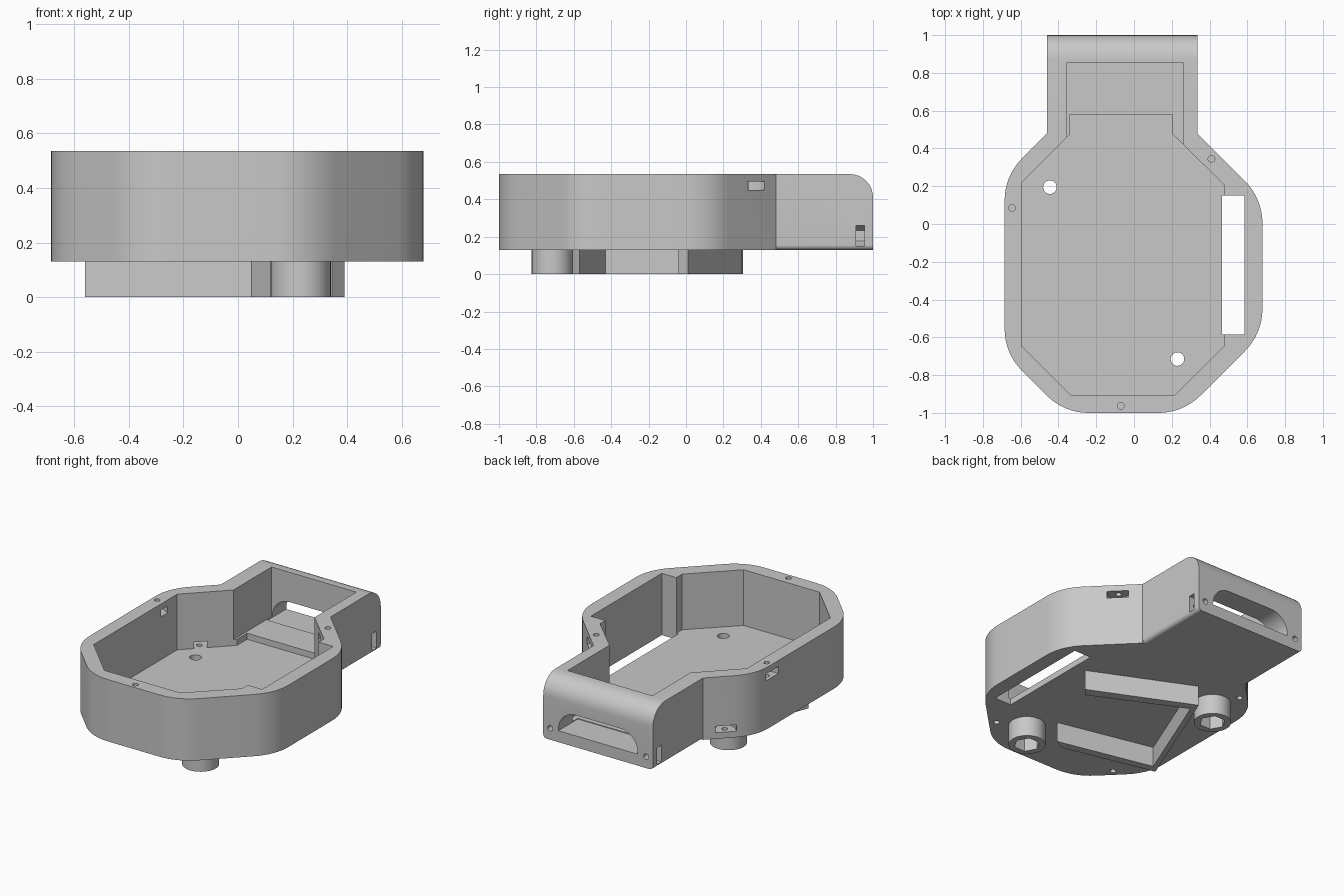
import bpy, bmesh, math
from mathutils import Vector, Matrix

cube = bpy.data.objects.get("Cube")
if cube:
    bpy.data.objects.remove(cube, do_unlink=True)

grey = bpy.data.materials.new("plain_grey")
grey.use_nodes = True
grey.diffuse_color = (0.58, 0.58, 0.58, 1)
grey.node_tree.nodes["Principled BSDF"].inputs["Base Color"].default_value = grey.diffuse_color

BASE, TOP = 0.13, 0.535


def finish(name, bm):
    bmesh.ops.recalc_face_normals(bm, faces=bm.faces)
    mesh = bpy.data.meshes.new(name)
    bm.to_mesh(mesh)
    bm.free()
    mesh.materials.append(grey)
    ob = bpy.data.objects.new(name, mesh)
    bpy.context.collection.objects.link(ob)
    return ob


def prism(name, points, low, high, matrix=Matrix()):
    """Extrude a 2D outline from low to high along local z."""
    bm = bmesh.new()
    face = bm.faces.new([bm.verts.new((x, y, low)) for x, y in points])
    ext = bmesh.ops.extrude_face_region(bm, geom=[face])
    verts = [g for g in ext["geom"] if isinstance(g, bmesh.types.BMVert)]
    bmesh.ops.translate(bm, verts=verts, vec=(0, 0, high - low))
    bm.transform(matrix)
    return finish(name, bm)


def box(name, lo, hi):
    return prism(name, [(lo[0], lo[1]), (hi[0], lo[1]), (hi[0], hi[1]), (lo[0], hi[1])], lo[2], hi[2])


def ring(radius, n, cx=0, cy=0):
    return [(cx + radius * math.cos(math.tau * i / n), cy + radius * math.sin(math.tau * i / n))
            for i in range(n)]


def fillet(points, tangent, count=8):
    """Round every corner that has a tangent length above zero."""
    out = []
    for i, (p, t) in enumerate(zip(points, tangent)):
        p = Vector(p)
        if not t:
            out.append(p)
            continue
        a = (Vector(points[i - 1]) - p).normalized()
        b = (Vector(points[(i + 1) % len(points)]) - p).normalized()
        half = a.angle(b) / 2
        centre = p + (a + b).normalized() * (t / math.cos(half))
        start, end = p + a * t - centre, p + b * t - centre
        total = math.pi - 2 * half
        for k in range(count + 1):
            f = k / count
            out.append(centre + (start * math.sin((1 - f) * total) + end * math.sin(f * total)) / math.sin(total))
    return out


def combine(target, other, operation="DIFFERENCE"):
    mod = target.modifiers.new("combine", "BOOLEAN")
    mod.operation, mod.solver, mod.object = operation, "EXACT", other
    bpy.context.view_layer.objects.active = target
    bpy.ops.object.modifier_apply(modifier=mod.name)
    bpy.data.objects.remove(other, do_unlink=True)


# Main tray: octagon with rounded corners
outline = [(-0.46, 0.48), (-0.685, 0.255), (-0.685, -0.685), (-0.37, -1),
           (0.26, -1), (0.68, -0.58), (0.68, 0.135), (0.335, 0.48)]
body = prism("housing", fillet(outline, [0] + [0.13] * 6 + [0]), BASE, TOP)

# Neck block with a rounded top back edge and softened lower side edges
neck = box("neck", (-0.46, 0.3, BASE), (0.335, 1, TOP))
bm = bmesh.new()
bm.from_mesh(neck.data)


def round_edges(test, size):
    edges = [e for e in bm.edges if all(test(v.co) for v in e.verts)]
    bmesh.ops.bevel(bm, geom=edges, offset=size, segments=8, profile=0.5, affect="EDGES")


round_edges(lambda c: c.y > 0.99 and c.z > TOP - 0.01, 0.125)
for side in (-1, 1):
    round_edges(lambda c: c.z < BASE + 0.001 and (c.x + 0.0625) * side > 0.39, 0.025)
bm.to_mesh(neck.data)
bm.free()
combine(body, neck, "UNION")

# Main cavity, with its floor running a little way into the neck
cavity = [(-0.595, 0.22), (-0.595, -0.645), (-0.335, -0.905), (0.215, -0.905), (0.48, -0.645),
          (0.48, 0.205), (0.205, 0.475), (0.205, 0.58), (-0.34, 0.58), (-0.34, 0.475)]
combine(body, prism("cavity", cavity, 0.17, 0.7))
# Shallower neck cavity
combine(body, box("neck_cavity", (-0.355, 0.3, 0.21), (0.26, 0.855, 0.7)))
# Long side opening
combine(body, box("side_opening", (0.465, -0.585, 0), (0.585, 0.15, 0.7)))

# Arched window through the back wall
arch = fillet([(-0.35, 0.205), (0.225, 0.205), (0.225, 0.34), (-0.35, 0.34)], [0, 0, 0.125, 0.125])
to_back = Matrix.Rotation(math.pi / 2, 4, "X")
combine(body, prism("back_window", arch, -1.1, -0.8, to_back))

# Round hole in the side wall
to_side = Matrix.Translation((0, -0.15, 0.46)) @ Matrix.Rotation(math.pi / 2, 4, "Y")
combine(body, prism("wall_hole", ring(0.035, 24), -0.75, -0.55, to_side))

# Raised rib on the underside
rib = [(0.05, -0.61), (0.12, -0.57), (-0.51, -0.43), (-0.24, 0.235),
       (0.345, -0.04), (0.39, 0.01), (-0.25, 0.3), (-0.56, -0.47)]
combine(body, prism("rib", rib, 0, BASE + 0.02), "UNION")

# Bosses with hexagonal recess and through hole
for x, y in ((-0.445, 0.195), (0.23, -0.715)):
    combine(body, prism("boss", ring(0.11, 40, x, y), 0, BASE + 0.02), "UNION")
    combine(body, prism("boss_recess", ring(0.078, 6, x, y), -0.05, 0.09))
    combine(body, prism("boss_hole", ring(0.036, 24, x, y), -0.05, 0.3))


# Nut pockets: half hexagon that opens outward, plus a screw hole
def pocket_outline(r):
    h = r * math.sqrt(3) / 2
    return [(r, 0), (r, 0.2), (-r, 0.2), (-r, 0), (-r / 2, -h), (r / 2, -h)]


def nut_pocket(x, y, degrees, upper):
    low, high = (0.45, 0.495) if upper else (0.17, 0.212)
    turn = Matrix.Translation((x, y, 0)) @ Matrix.Rotation(math.radians(degrees - 90), 4, "Z")
    combine(body, prism("nut_pocket", pocket_outline(0.064), low, high, turn))
    start, end = (0.38, 0.6) if upper else (0.1, 0.27)
    combine(body, prism("screw_hole", ring(0.018, 16, x, y), start, end))


nut_pocket(-0.645, 0.085, 180, True)
nut_pocket(0.41, 0.345, 45, True)
nut_pocket(-0.07, -0.963, -90, True)
nut_pocket(-0.525, 0.35, 135, False)
nut_pocket(0.395, -0.8, -45, False)
nut_pocket(-0.508, -0.8, -135, False)

# Neck pockets open to the sides, with screw holes from the back
for x, side in ((0.285, 1), (-0.41, -1)):
    place = Matrix.Translation((x, 0, 0.205)) @ to_back @ Matrix.Rotation(-side * math.pi / 2, 4, "Z")
    combine(body, prism("neck_pocket", pocket_outline(0.055), -0.955, -0.91, place))
    place = Matrix.Translation((x, 0, 0.205)) @ to_back
    combine(body, prism("neck_screw_hole", ring(0.018, 16), -1.1, -0.87, place))

# Smooth the curved walls, keep the edges sharp
bpy.ops.object.select_all(action="DESELECT")
body.select_set(True)
bpy.context.view_layer.objects.active = body
bpy.ops.object.shade_smooth_by_angle(angle=math.radians(30))
